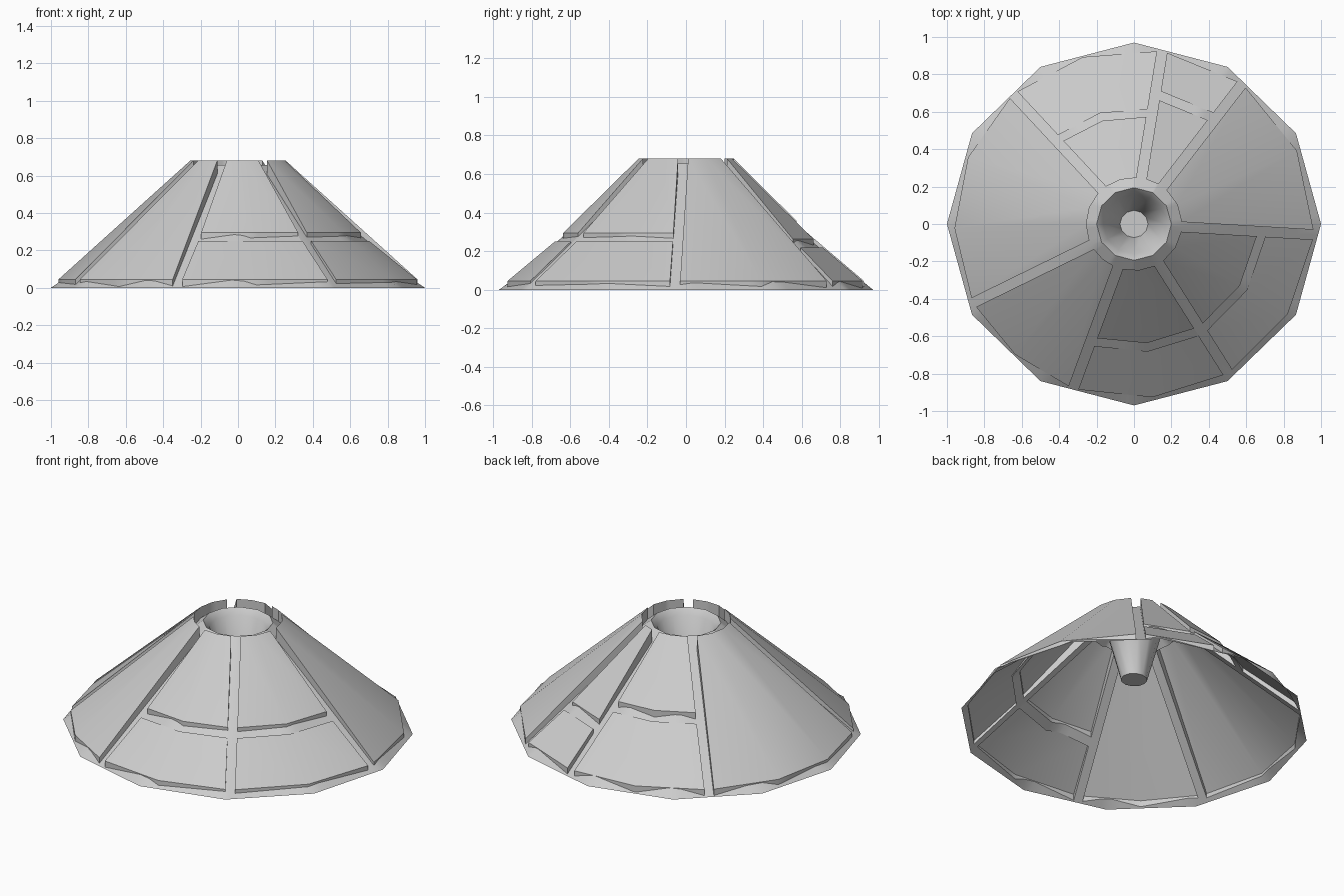
import bpy, bmesh
from math import radians, degrees, cos, sin, asin, pi, hypot, atan2

if "Cube" in bpy.data.objects:
    bpy.data.objects.remove(bpy.data.objects["Cube"])

YS = 0.97            # slight squash front to back
W = 0.027            # half width of a groove
TOP, RIM = (0.255, 0.68), (0.96, 0.045)   # (radius, height) of panel ends
K = 12               # samples along each panel arc


def base_z(x, y):
    """Height of the twelve-sided frame cone."""
    th = degrees(atan2(y, x)) % 30 - 15
    return 0.82 * (1 - hypot(x, y) * cos(radians(th)) / cos(radians(15)))


def on_base(p):
    return (p[0], p[1], base_z(p[0], p[1]))


def polar(r, a):
    return (r * cos(a), r * sin(a))


def lerp(p, q, t):
    return tuple(u + (v - u) * t for u, v in zip(p, q))


def arc(a0, a1, r, n):
    """Chorded arc between two groove centre lines, with K + 1 points."""
    off = asin(W / r)
    lo, hi = a0 + off, a1 - off
    knots = [polar(r, lo + (hi - lo) * i / n) for i in range(n + 1)]
    out = []
    for k in range(K + 1):
        s = k * n / K
        i = min(int(s), n - 1)
        out.append(lerp(knots[i], knots[i + 1], s - i))
    return out


def strip(bm, A, B):
    """Quads between two rows of points."""
    a = [bm.verts.new(p) for p in A]
    b = [bm.verts.new(p) for p in B]
    for i in range(len(a) - 1):
        bm.faces.new((a[i], a[i + 1], b[i + 1], b[i]))


def finish(bm, name, up=False):
    for v in bm.verts:
        v.co.y *= YS
    bmesh.ops.remove_doubles(bm, verts=bm.verts, dist=0.0004)
    bmesh.ops.recalc_face_normals(bm, faces=bm.faces)
    bm.normal_update()
    if up:
        bmesh.ops.reverse_faces(bm, faces=[f for f in bm.faces if f.normal.z < 0])
    elif sum(f.normal.z * f.calc_area() for f in bm.faces) < 0:
        bmesh.ops.reverse_faces(bm, faces=bm.faces)
    me = bpy.data.meshes.new(name)
    bm.to_mesh(me)
    bm.free()
    ob = bpy.data.objects.new(name, me)
    bpy.context.collection.objects.link(ob)
    bpy.ops.object.select_all(action='DESELECT')
    ob.select_set(True)
    bpy.context.view_layer.objects.active = ob
    bpy.ops.object.shade_smooth_by_angle(angle=radians(30))
    return ob


def panel(name, a0, a1, n, inner, outer):
    """Raised plate with walls dropping straight down to the frame."""
    bm = bmesh.new()
    A = [(*p, inner[1]) for p in arc(a0, a1, inner[0], n)]
    B = [(*p, outer[1]) for p in arc(a0, a1, outer[0], n)]
    step = K // n
    strip(bm, A[::step], B[::step])
    side = [[lerp(A[e], B[e], i / 6) for i in range(7)] for e in (0, -1)]
    for row in (A, B, *side):
        strip(bm, row, [on_base(p) for p in row])
    finish(bm, name)


# Sectors: start angle, end angle, chord count, split (inner part end, outer part start)
S66 = ((0.66, 0.295), (0.705, 0.25))
sectors = [
    (-3.5, 53.2, 2, None),
    (53.2, 81.0, 1, ((0.695, 0.262), (0.745, 0.219))),
    (81.0, 132.1, 2, ((0.594, 0.358), (0.637, 0.308))),
    (132.1, 206.8, 3, None),
    (206.8, 250.3, 2, None),
    (250.3, 301.5, 2, S66),
    (301.5, 356.5, 2, S66),
]

frame = bmesh.new()
inner_loop, outer_loop = [], []
for i, (d0, d1, n, split) in enumerate(sectors):
    a0, a1 = radians(d0), radians(d1)
    # panels
    if split:
        panel(f"upper_panel_{i}", a0, a1, n, TOP, split[0])
        panel(f"lower_panel_{i}", a0, a1, n, split[1], RIM)
        # cross groove between the two plates
        rows = [[on_base(p) for p in arc(a0, a1, s[0], n)] for s in split]
        strip(frame, *rows)
    else:
        panel(f"full_panel_{i}", a0, a1, n, TOP, RIM)
    # radial groove at the start of the sector
    rs = [TOP[0] + (RIM[0] - TOP[0]) * k / 8 for k in range(9)]
    rows = [[on_base(polar(r, a0 + s * asin(W / r))) for r in rs] for s in (-1, 0, 1)]
    strip(frame, rows[0], rows[1])
    strip(frame, rows[1], rows[2])
    for loop, r in ((inner_loop, TOP[0]), (outer_loop, RIM[0])):
        loop.append(polar(r, a0))
        loop.extend(arc(a0, a1, r, n))


def edge_ring(loop, radius):
    """Join a panel outline to a twelve-sided edge of the frame."""
    angs = [atan2(y, x) % (2 * pi) for x, y in loop]
    for c in range(12):
        t = c * pi / 6
        dist = [abs((a - t + pi) % (2 * pi) - pi) for a in angs]
        angs[dist.index(min(dist))] = t
    out = []
    for a in angs:
        f = cos(radians(15)) / cos(radians(degrees(a) % 30 - 15))
        out.append(on_base(polar(radius * f, a)))
    row = [on_base(p) for p in loop]
    strip(frame, row + row[:1], out + out[:1])


# rim at the bottom and collar around the hole
edge_ring(outer_loop, 1.0)
edge_ring(inner_loop, 0.2)
finish(frame, "cone_frame", up=True)

# tapered cup hanging in the centre
cup = bmesh.new()
rings = [[(*polar(r, c * pi / 6), z) for c in range(13)]
         for r, z in ((0.2, 0.656), (0.165, 0.62), (0.075, 0.29))]
strip(cup, rings[0], rings[1])
strip(cup, rings[1], rings[2])
cup.faces.new([cup.verts.new(p) for p in rings[2][:12]])
finish(cup, "centre_cup", up=True)
